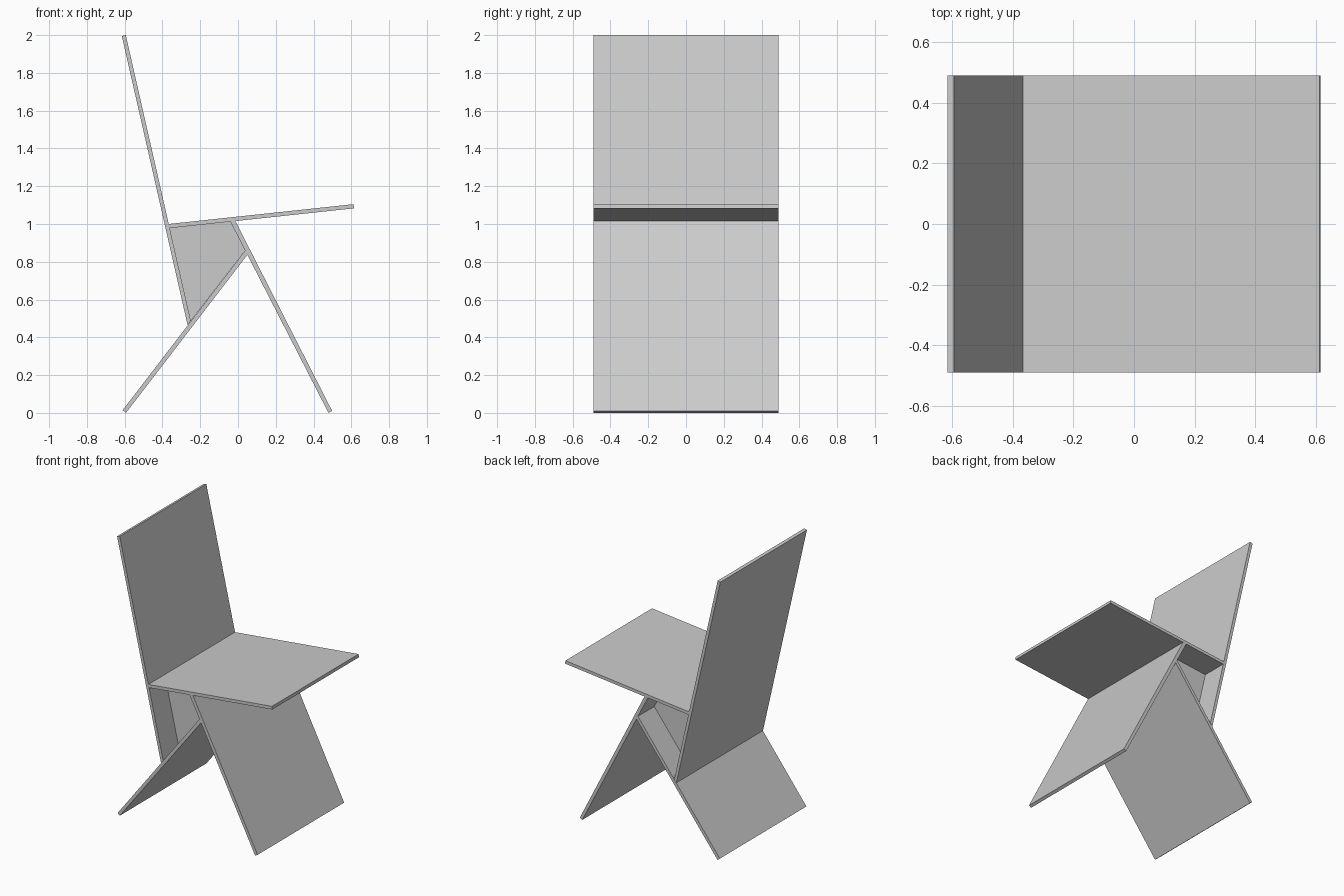
import bpy
import bmesh

cube = bpy.data.objects.get("Cube")
if cube:
    bpy.data.objects.remove(cube, do_unlink=True)

# Single grey finish
grey = bpy.data.materials.new("plain_grey")
grey.use_nodes = True
colour = (0.6, 0.6, 0.6, 1)
grey.diffuse_color = colour
grey.node_tree.nodes["Principled BSDF"].inputs["Base Color"].default_value = colour

HALF_WIDTH = 0.49
WEB_FACE = 0.305
WEB_THICKNESS = 0.022


def board(name, profile, y0=-HALF_WIDTH, y1=HALF_WIDTH):
    """Extrude an x-z profile along y."""
    bm = bmesh.new()
    face = bm.faces.new([bm.verts.new((x, y0, z)) for x, z in profile])
    ext = bmesh.ops.extrude_face_region(bm, geom=[face])
    moved = [v for v in ext["geom"] if isinstance(v, bmesh.types.BMVert)]
    bmesh.ops.translate(bm, verts=moved, vec=(0, y1 - y0, 0))
    bmesh.ops.recalc_face_normals(bm, faces=bm.faces)
    mesh = bpy.data.meshes.new(name)
    bm.to_mesh(mesh)
    bm.free()
    mesh.materials.append(grey)
    obj = bpy.data.objects.new(name, mesh)
    bpy.context.collection.objects.link(obj)
    return obj


# Inner corners of the hollow under the seat
seat_back = (-0.363, 0.978)
seat_front = (-0.041, 1.013)
leg_joint = (0.038, 0.860)
back_foot = (-0.250, 0.487)

# Main boards
board("backrest", [(-0.615, 1.995), (-0.594, 2.0), back_foot, (-0.267, 0.465)])
board("seat", [(-0.368, 1.0), (0.612, 1.105), (0.615, 1.083), seat_back])
board("front_leg", [seat_front, (-0.014, 1.016), (0.498, 0.011), (0.479, 0.0)])
board("rear_leg", [(-0.611, 0.014), leg_joint, (0.050, 0.837), (-0.593, 0.0)])

# Recessed webs bracing the boards on both sides
web = [seat_back, seat_front, leg_joint, back_foot]
for side, label in ((-1, "front"), (1, "back")):
    ys = sorted((side * WEB_FACE, side * (WEB_FACE - WEB_THICKNESS)))
    board(label + "_web", web, *ys)
